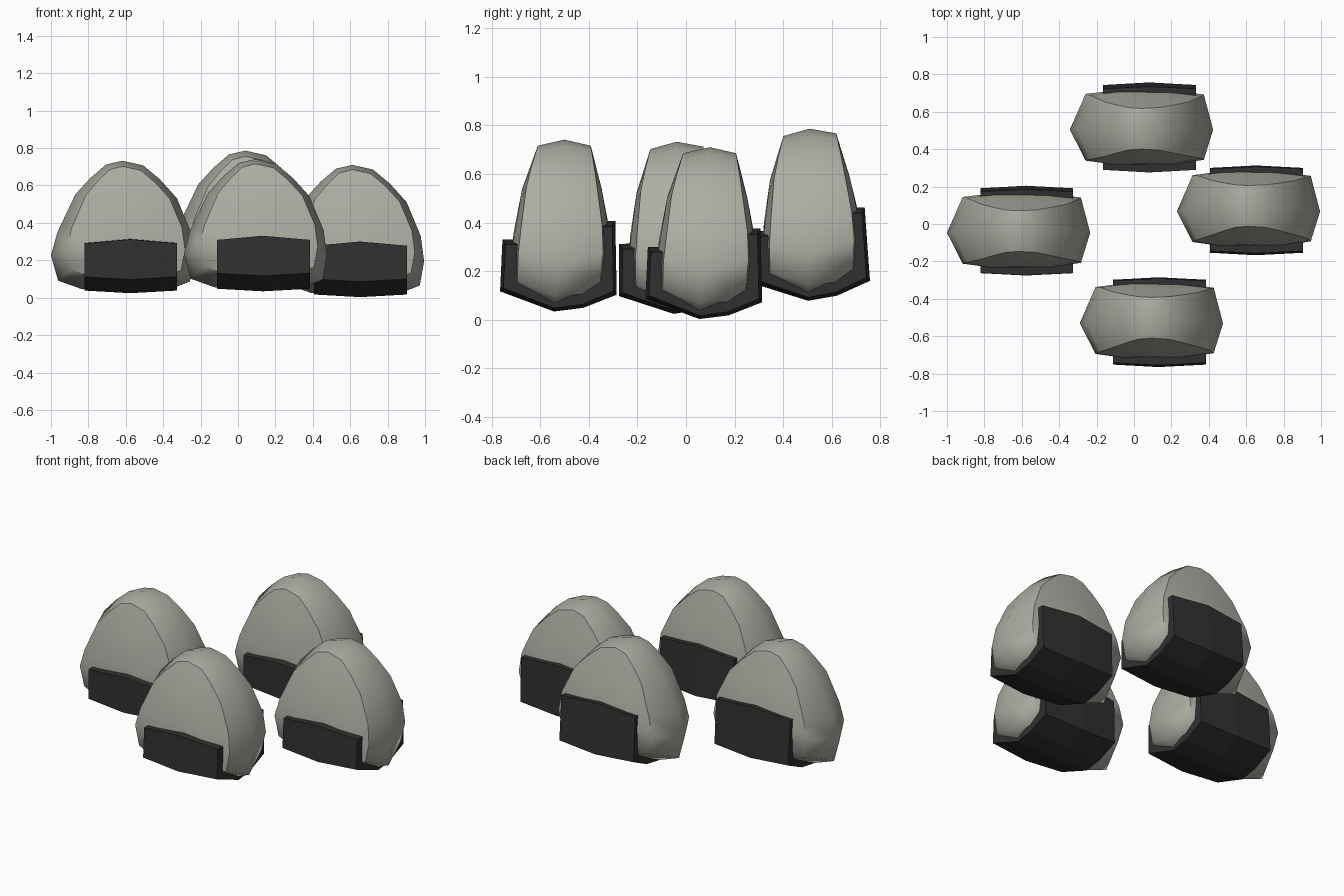
import bpy, bmesh, math

if "Cube" in bpy.data.objects:
    bpy.data.objects.remove(bpy.data.objects["Cube"])


def material(name, rgb):
    m = bpy.data.materials.new(name)
    m.diffuse_color = (*rgb, 1)
    m.use_nodes = True
    m.node_tree.nodes["Principled BSDF"].inputs["Base Color"].default_value = m.diffuse_color
    return m


RICE = material("rice_white", (0.42, 0.42, 0.37))
SEAWEED = material("seaweed_dark", (0.03, 0.03, 0.03))

# rounded triangle outline of the rice (x, z)
OUTLINE = [(0, .71), (.11, .685), (.2, .61), (.29, .51), (.365, .33), (.383, .195),
           (.36, .065), (.27, .03), (0, .015), (-.22, .025), (-.345, .07),
           (-.383, .205), (-.348, .33), (-.253, .53), (-.17, .62), (-.088, .69)]
# depth of the front and back faces by height (z, y)
FRONT = [(.08, -.19), (.27, -.188), (.53, -.14), (.69, -.085)]
BACK = [(.08, .18), (.24, .205), (.36, .198), (.53, .165), (.69, .13)]
# seaweed band section, outer and inner side (y, z)
OUTER = [(-.232, .30), (-.242, .086), (-.02, .003), (.10, .018), (.238, .072), (.232, .375)]
INNER = [(-.18, .30), (-.185, .12), (-.02, .05), (.10, .06), (.18, .11), (.18, .375)]


def lerp(table, z):
    if z <= table[0][0]:
        return table[0][1]
    for (z0, y0), (z1, y1) in zip(table, table[1:]):
        if z <= z1:
            return y0 + (y1 - y0) * (z - z0) / (z1 - z0)
    return table[-1][1]


def finish(bm, name, mat, place):
    bmesh.ops.recalc_face_normals(bm, faces=bm.faces)
    me = bpy.data.meshes.new(name)
    bm.to_mesh(me)
    bm.free()
    me.materials.append(mat)
    ob = bpy.data.objects.new(name, me)
    bpy.context.collection.objects.link(ob)
    x, y, z, tilt = place
    ob.location = (x, y, z)
    ob.rotation_euler.x = math.radians(tilt)
    return ob


def rim_points(table, scale, bulge):
    pts = []
    for x, z in OUTLINE:
        x *= .87 if x > 0 else .78
        z = z * .857 + .0765
        x, z = x * scale, .33 + (z - .33) * scale
        y = lerp(table, z) * (1 - 1.0 * x * x) * bulge
        pts.append((x, y, z))
    return pts


def rice_ball(name, place):
    bm = bmesh.new()
    mid = [(x, -.02 + .06 * z, z) for x, z in OUTLINE]
    loops = [rim_points(FRONT, .5, 1.05), rim_points(FRONT, 1, 1), mid,
             rim_points(BACK, 1, 1), rim_points(BACK, .5, 1.04)]
    rings = [[bm.verts.new(p) for p in loop] for loop in loops]
    n = len(OUTLINE)
    for a, b in zip(rings, rings[1:]):
        for i in range(n):
            j = (i + 1) % n
            bm.faces.new((a[i], a[j], b[j], b[i]))
    # close the front and back with a fan
    for ring, table in ((rings[0], FRONT), (rings[-1], BACK)):
        c = bm.verts.new((0, lerp(table, .33) * 1.05, .33))
        for i in range(n):
            bm.faces.new((ring[i], ring[(i + 1) % n], c))
    ob = finish(bm, name, RICE, place)
    bpy.ops.object.select_all(action='DESELECT')
    ob.select_set(True)
    bpy.context.view_layer.objects.active = ob
    bpy.ops.object.shade_smooth_by_angle(angle=math.radians(55))


def seaweed_band(name, place):
    bm = bmesh.new()
    section = OUTER + INNER[::-1]
    n, last = len(section), len(OUTER) - 1
    rings = []
    for x, end in ((-.205, 1), (.04, 0), (.292, 1)):
        ring = []
        for y, z in section:
            if end:  # ends bend back towards the rice
                z += -.022 if z > .2 else .014
                y *= .945
            ring.append(bm.verts.new((x, y, z)))
        rings.append(ring)
    for a, b in zip(rings, rings[1:]):
        for i in range(n):
            j = (i + 1) % n
            bm.faces.new((a[i], a[j], b[j], b[i]))
    for r in (rings[0], rings[-1]):
        for i in range(last):
            bm.faces.new((r[i], r[i + 1], r[n - 2 - i], r[n - 1 - i]))
    finish(bm, name, SEAWEED, place)


# four rice balls: x, y, z, forward tilt in degrees
PLACES = {"left": (-.617, -.03, .022, 2.5), "front": (.093, -.523, .031, 0),
          "right": (.612, .075, 0, 0), "back": (.04, .523, .076, 3)}
for side, place in PLACES.items():
    rice_ball(side + "_rice_ball", place)
    seaweed_band(side + "_seaweed_band", place)
